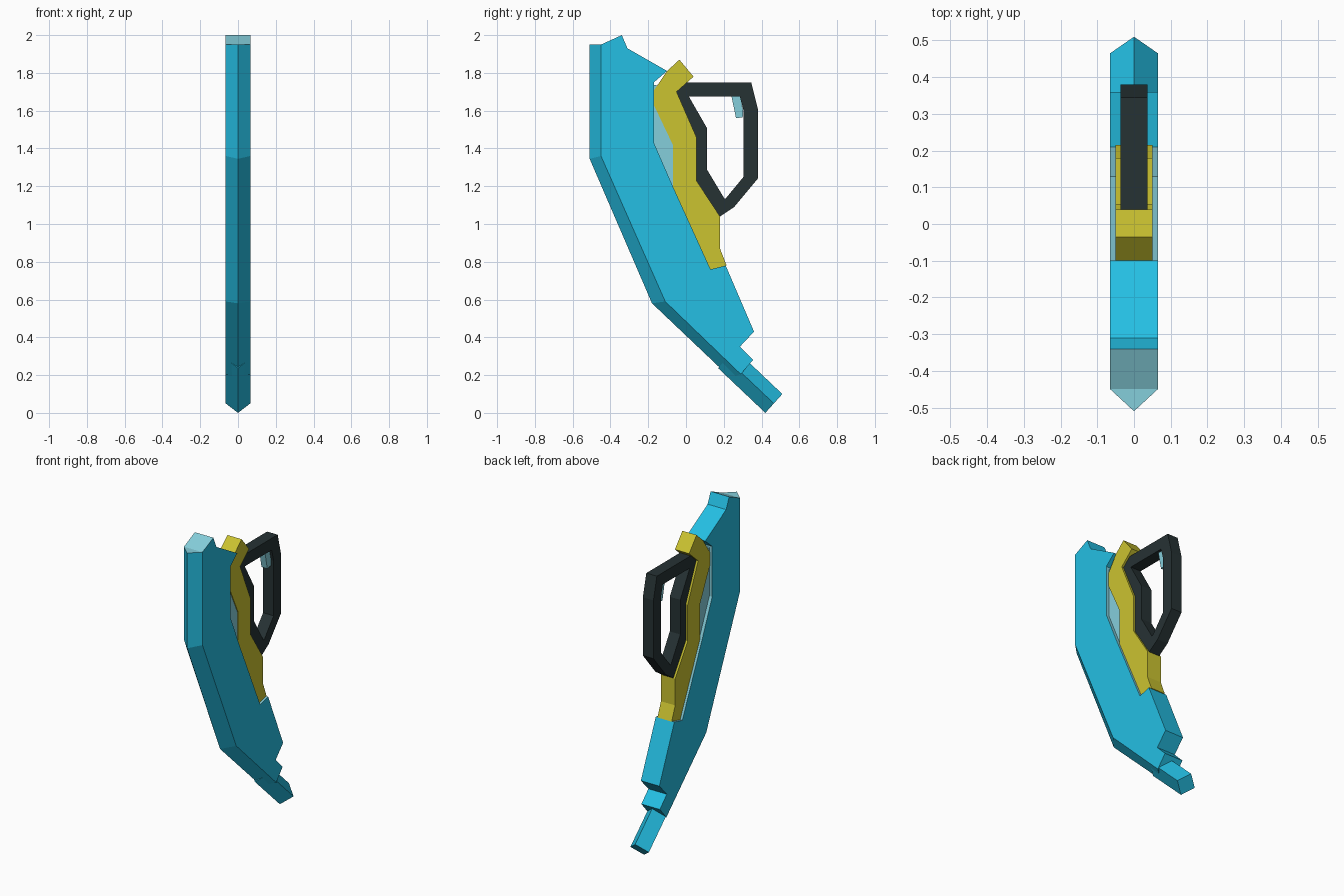
import bpy, bmesh

cube = bpy.data.objects.get("Cube")
if cube:
    bpy.data.objects.remove(cube, do_unlink=True)


def material(name, rgb):
    m = bpy.data.materials.new(name)
    m.use_nodes = True
    m.diffuse_color = (*rgb, 1)
    bsdf = next(n for n in m.node_tree.nodes if n.type == 'BSDF_PRINCIPLED')
    bsdf.inputs["Base Color"].default_value = (*rgb, 1)
    bsdf.inputs["Roughness"].default_value = 0.6
    return m


CYAN = material("cyan", (0.018, 0.52, 0.77))
PALE = material("pale_blue", (0.235, 0.62, 0.71))
YELLOW = material("mustard_yellow", (0.597, 0.546, 0.03))
BLACK = material("charcoal", (0.0194, 0.032, 0.034))


def finish(name, bm, *mats):
    bmesh.ops.recalc_face_normals(bm, faces=bm.faces)
    mesh = bpy.data.meshes.new(name)
    bm.to_mesh(mesh)
    bm.free()
    for m in mats:
        mesh.materials.append(m)
    ob = bpy.data.objects.new(name, mesh)
    bpy.context.collection.objects.link(ob)
    return ob


def loop(bm, pts, x):
    return [bm.verts.new((x, y, z)) for y, z in pts]


def bridge(bm, a, b, closed=True):
    n = len(a)
    return [bm.faces.new((a[i], a[(i + 1) % n], b[(i + 1) % n], b[i]))
            for i in range(n if closed else n - 1)]


def prism(name, pts, half, mat):
    """Side profile in (y, z) extruded across x."""
    bm = bmesh.new()
    a, b = loop(bm, pts, -half), loop(bm, pts, half)
    bm.faces.new(a)
    bm.faces.new(b)
    bridge(bm, a, b)
    return finish(name, bm, mat)


# Blade: flat sides, sharpened front edge, notched back
W = 0.065
ridge = [(-0.51, 1.95), (-0.51, 1.345), (-0.18, 0.58), (0.235, 0.186)]
bevel = [(-0.45, 1.95), (-0.45, 1.36), (-0.11, 0.59), (0.29, 0.205)]
back = [(0.355, 0.28), (0.285, 0.35), (0.36, 0.43), (0.21, 0.78),
        (0.13, 0.76), (-0.07, 1.20), (-0.17, 1.43), (-0.17, 1.75),
        (-0.10, 1.81), (-0.31, 1.93), (-0.34, 2.0)]
bm = bmesh.new()
left, right = loop(bm, bevel + back, W), loop(bm, bevel + back, -W)
edge = loop(bm, ridge, 0)
bm.faces.new(left)
bm.faces.new(right)
n = len(bevel)
for side in (left, right):
    bridge(bm, side[:n], edge, closed=False)
rim = bridge(bm, left[n - 1:] + left[:1], right[n - 1:] + right[:1], closed=False)
top = bm.faces.new((left[0], edge[0], right[0]))
bm.faces.new((left[n - 1], edge[-1], right[n - 1]))
# Pale faces: top end and the grip notch
for f in [top, rim[-1]] + rim[4:8]:
    f.material_index = 1
finish("blade", bm, CYAN, PALE)

# Diamond-section tip at the bottom of the blade
bm = bmesh.new()
section = [(0, 0.42, 0.0), (W, 0.465, 0.05), (0, 0.51, 0.10), (-W, 0.465, 0.05)]
end = [bm.verts.new(p) for p in section]
start = [bm.verts.new((x, y - 0.25, z + 0.237)) for x, y, z in section]
bm.faces.new(end)
bm.faces.new(start)
bridge(bm, end, start)
finish("blade_tip", bm, CYAN)

# Recessed plate between blade and spine
prism("inner_plate", [(-0.18, 1.74), (-0.18, 1.42), (-0.09, 1.19), (0.13, 0.765),
                      (0.0, 1.2), (0.0, 1.42), (-0.10, 1.72)], 0.045, PALE)

# Yellow spine that carries the handle
prism("spine", [(-0.035, 1.87), (0.04, 1.78), (-0.05, 1.70), (0.055, 1.46),
                (0.055, 1.23), (0.18, 1.04), (0.18, 0.87), (0.215, 0.78),
                (0.125, 0.75), (-0.07, 1.20), (-0.07, 1.42), (-0.175, 1.64),
                (-0.175, 1.70), (-0.10, 1.81)], 0.05, YELLOW)

# Handle: closed loop with an open middle
outer = [(-0.05, 1.70), (0.0, 1.75), (0.345, 1.75), (0.38, 1.61), (0.38, 1.24),
         (0.255, 1.09), (0.18, 1.04), (0.055, 1.23), (0.055, 1.46)]
inner = [(0.015, 1.675), (0.045, 1.675), (0.285, 1.675), (0.305, 1.60), (0.305, 1.25),
         (0.21, 1.135), (0.203, 1.135), (0.11, 1.29), (0.11, 1.51)]
bm = bmesh.new()
H = 0.037
rings = [loop(bm, outer, -H), loop(bm, outer, H), loop(bm, inner, H), loop(bm, inner, -H)]
for i in range(4):
    bridge(bm, rings[i], rings[(i + 1) % 4])
finish("handle", bm, BLACK)

# Trigger inside the handle
prism("trigger", [(0.24, 1.68), (0.285, 1.68), (0.303, 1.60), (0.30, 1.565),
                  (0.265, 1.56)], 0.02, PALE)
